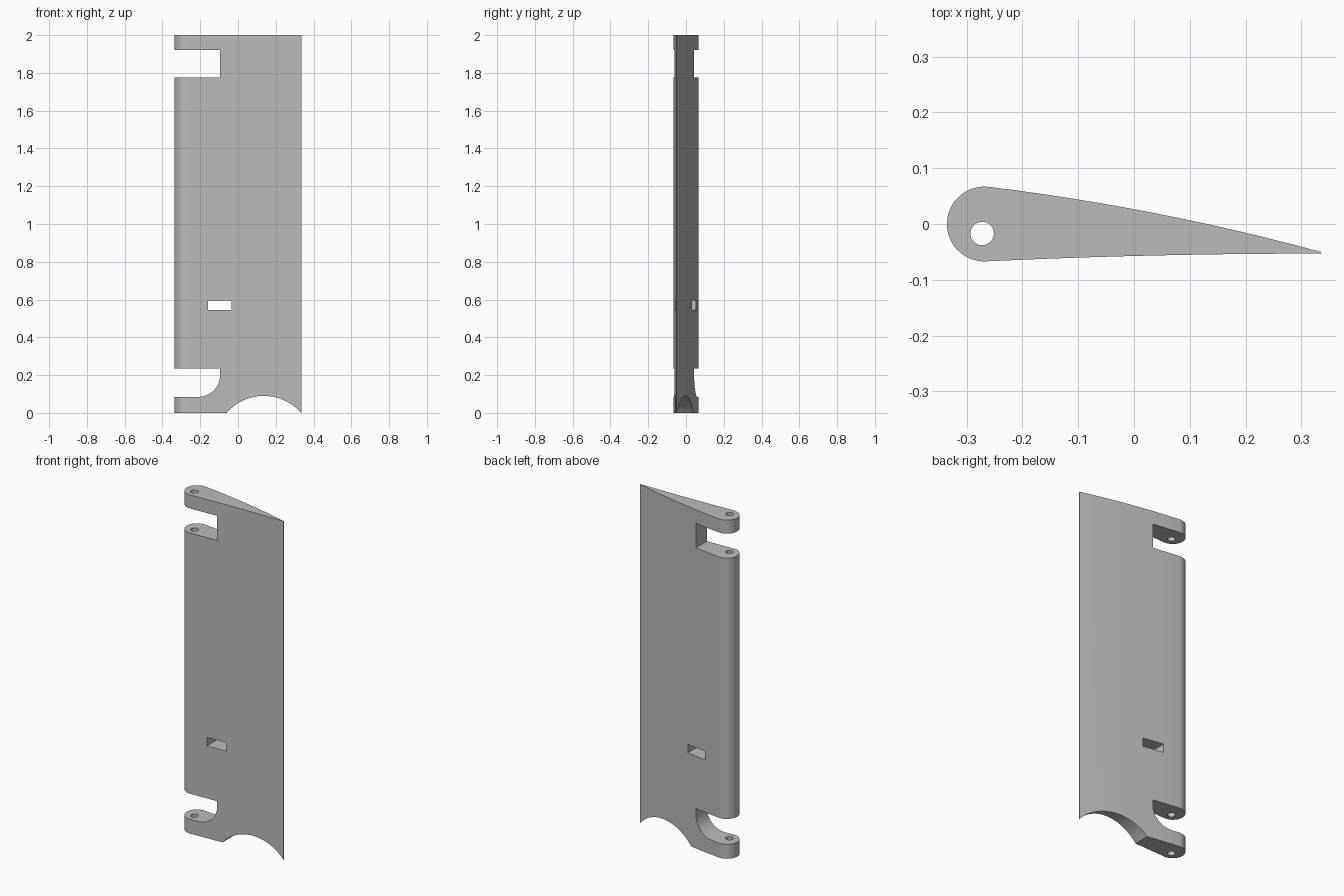
import bpy
import bmesh
import math

cube = bpy.data.objects.get("Cube")
if cube:
    bpy.data.objects.remove(cube, do_unlink=True)

grey = bpy.data.materials.new("plain grey")
grey.use_nodes = True
COLOUR = (0.5, 0.5, 0.5, 1)
grey.diffuse_color = COLOUR
grey.node_tree.nodes["Principled BSDF"].inputs["Base Color"].default_value = COLOUR


def arc(cx, cy, r, start, end, steps):
    """Points along a circular arc, angles in degrees."""
    angles = [math.radians(start + (end - start) * i / steps) for i in range(steps + 1)]
    return [(cx + r * math.cos(a), cy + r * math.sin(a)) for a in angles]


def bezier(a, b, c, steps):
    """Points along a quadratic curve, leaving out its first point."""
    ts = [i / steps for i in range(1, steps + 1)]
    return [tuple((1 - t) ** 2 * p + 2 * t * (1 - t) * q + t * t * r
                  for p, q, r in zip(a, b, c)) for t in ts]


def prism(name, outline, low, high, axis="z"):
    """Extrude an outline along z, or an x-z outline along y."""
    bm = bmesh.new()
    place = (lambda u, v, d: (u, v, d)) if axis == "z" else (lambda u, v, d: (u, d, v))
    face = bm.faces.new([bm.verts.new(place(u, v, low)) for u, v in outline])
    extruded = bmesh.ops.extrude_face_region(bm, geom=[face])["geom"]
    bmesh.ops.translate(bm, vec=place(0, 0, high - low),
                        verts=[v for v in extruded if isinstance(v, bmesh.types.BMVert)])
    bmesh.ops.recalc_face_normals(bm, faces=bm.faces)
    mesh = bpy.data.meshes.new(name)
    bm.to_mesh(mesh)
    bm.free()
    mesh.materials.append(grey)
    obj = bpy.data.objects.new(name, mesh)
    bpy.context.collection.objects.link(obj)
    return obj


def box(x0, x1, z0, z1):
    return [(x0, z0), (x1, z0), (x1, z1), (x0, z1)]


# Tapered panel with a round nose and a thin trailing edge
tail_top, tail_low = (0.335, -0.050), (0.335, -0.053)
nose = arc(-0.268, 0, 0.067, 83, 270, 32)
section = nose + bezier(nose[-1], (0.03, -0.053), tail_low, 10)
section += [tail_top] + bezier(tail_top, (0.04, 0.030), nose[0], 12)[:-1]
panel = prism("control_panel", section, 0, 2)

# Hinge notches, the lower one with a rounded inner corner
lower_notch = [(-0.5, 0.235), (-0.5, 0.085)]
lower_notch += arc(-0.21, 0.2, 0.115, 270, 360, 20) + [(-0.095, 0.235)]
cutters = [
    prism("upper_notch_cutter", box(-0.5, -0.095, 1.775, 1.92), -0.2, 0.2, "y"),
    prism("lower_notch_cutter", lower_notch, -0.2, 0.2, "y"),
    # Slot through the panel
    prism("slot_cutter", box(-0.16, -0.035, 0.545, 0.595), -0.2, 0.2, "y"),
    # Arched bottom edge
    prism("arch_cutter", arc(0.137, -0.171, 0.261, 0, 360, 96)[:-1], -0.2, 0.2, "y"),
    # Hinge pin hole
    prism("pin_hole_cutter", arc(-0.272, -0.017, 0.021, 0, 360, 32)[:-1], -0.1, 2.1),
]

bpy.context.view_layer.objects.active = panel
for cutter in cutters:
    cutter.hide_render = True
    cut = panel.modifiers.new(cutter.name, "BOOLEAN")
    cut.operation = "DIFFERENCE"
    cut.solver = "EXACT"
    cut.object = cutter
    bpy.ops.object.modifier_apply(modifier=cut.name)
    bpy.data.objects.remove(cutter, do_unlink=True)

# Smooth the nose and arcs, keep the cut edges sharp
bpy.ops.object.select_all(action="DESELECT")
panel.select_set(True)
bpy.ops.object.shade_smooth_by_angle(angle=math.radians(30))
